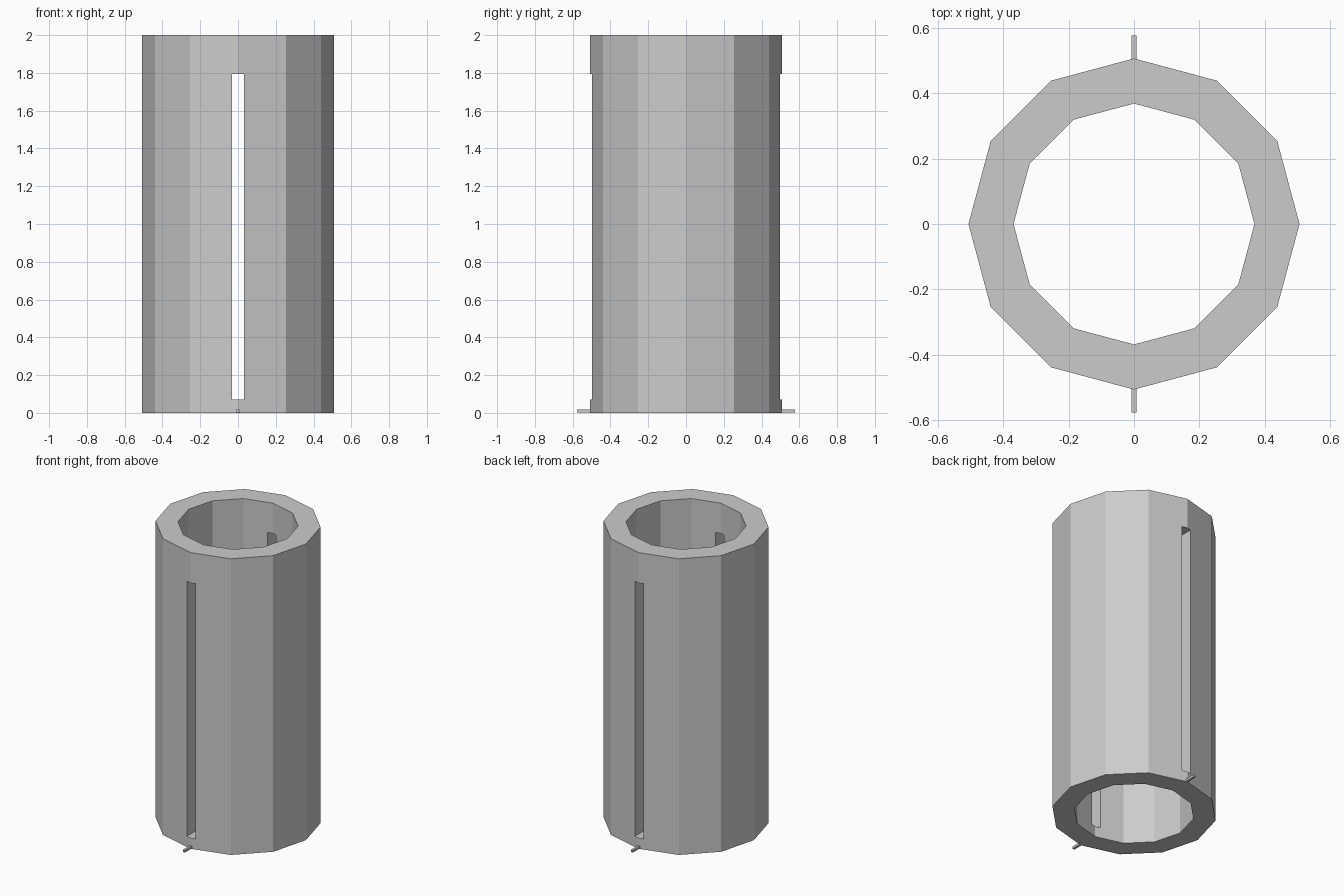
import bpy, bmesh, math
from mathutils import Matrix

cube = bpy.data.objects.get("Cube")
if cube:
    bpy.data.objects.remove(cube, do_unlink=True)

GREY = (0.6, 0.6, 0.6, 1)
mat = bpy.data.materials.new("plain grey")
mat.use_nodes = True
mat.diffuse_color = GREY
mat.node_tree.nodes["Principled BSDF"].inputs["Base Color"].default_value = GREY

SIDES, HEIGHT = 12, 2.0
OUTER, INNER = 0.507, 0.369
SLOT_BOTTOM, SLOT_TOP, SLOT_WIDTH = 0.072, 1.795, 0.066


def add_object(name, bm):
    bmesh.ops.recalc_face_normals(bm, faces=bm.faces)
    mesh = bpy.data.meshes.new(name)
    bm.to_mesh(mesh)
    bm.free()
    mesh.materials.append(mat)
    obj = bpy.data.objects.new(name, mesh)
    bpy.context.collection.objects.link(obj)
    return obj


def box(name, size, centre):
    bm = bmesh.new()
    bmesh.ops.create_cube(bm, size=1, matrix=Matrix.Translation(centre) @ Matrix.Diagonal((*size, 1)))
    return add_object(name, bm)


# Hollow twelve-sided tube
bm = bmesh.new()
rings = []
for radius, z in ((OUTER, 0), (OUTER, HEIGHT), (INNER, HEIGHT), (INNER, 0)):
    angles = [math.tau * i / SIDES for i in range(SIDES)]
    rings.append([bm.verts.new((radius * math.cos(a), radius * math.sin(a), z)) for a in angles])
for k, ring in enumerate(rings):
    after = rings[(k + 1) % len(rings)]
    for i in range(SIDES):
        j = (i + 1) % SIDES
        bm.faces.new((ring[i], ring[j], after[j], after[i]))
tube = add_object("tube", bm)

# Long slot cut through the front and back walls
cutter = box("slot_cutter", (SLOT_WIDTH, 1.4, SLOT_TOP - SLOT_BOTTOM),
             (0, 0, (SLOT_TOP + SLOT_BOTTOM) / 2))
cutter.hide_render = True
cutter.hide_viewport = True
cut = tube.modifiers.new("slots", 'BOOLEAN')
cut.operation = 'DIFFERENCE'
cut.solver = 'EXACT'
cut.object = cutter

# Small pins sticking out at the foot of the slots
for name, side in (("front_pin", -1), ("back_pin", 1)):
    box(name, (0.016, 0.09, 0.016), (0, side * 0.533, 0.011))
